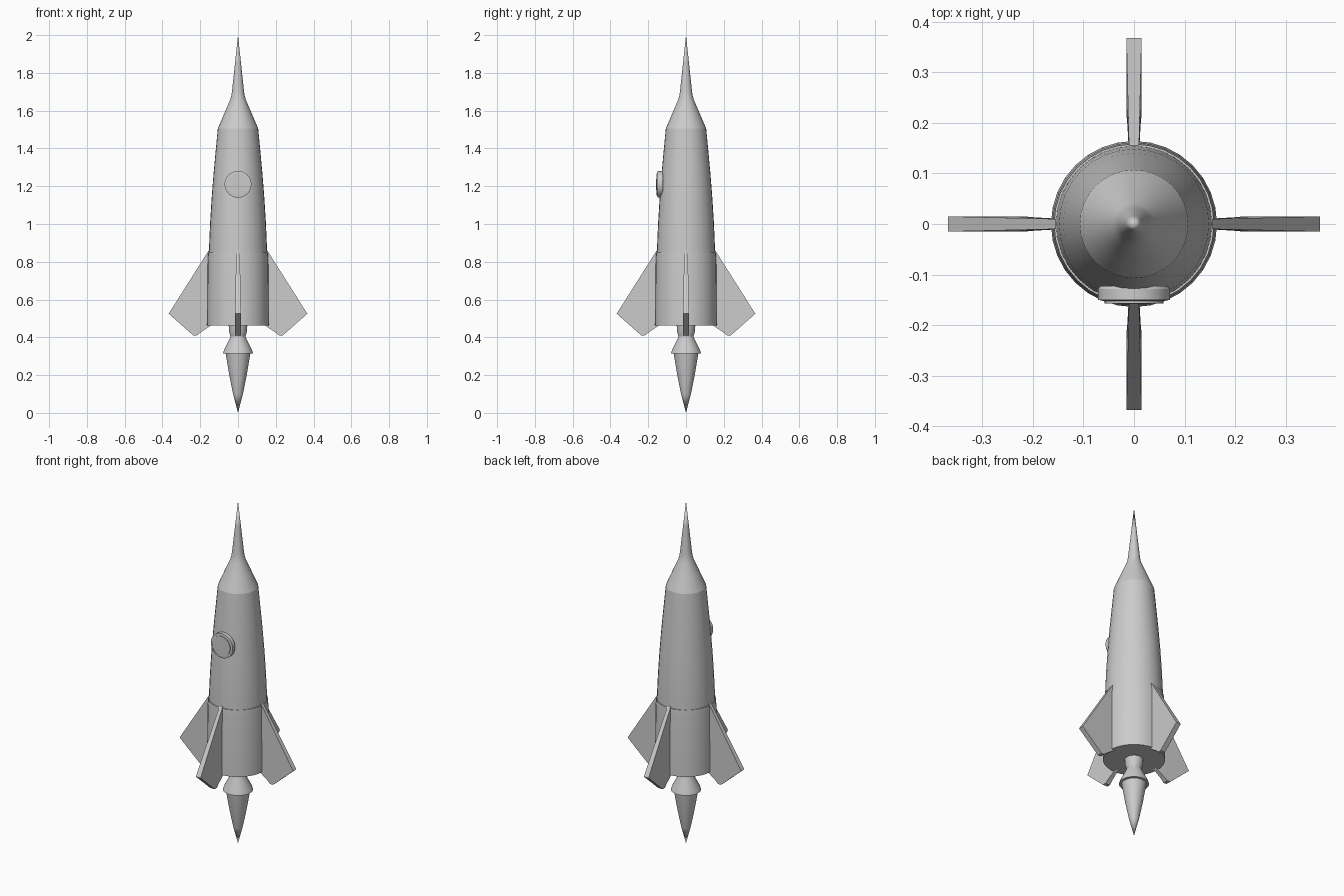
import bpy, bmesh, math
from mathutils import Matrix

if "Cube" in bpy.data.objects:
    bpy.data.objects.remove(bpy.data.objects["Cube"])

grey = bpy.data.materials.new("light grey")
grey.diffuse_color = (0.6, 0.6, 0.6, 1)
grey.use_nodes = True
grey.node_tree.nodes["Principled BSDF"].inputs["Base Color"].default_value = grey.diffuse_color


def finish(name, bm, smooth=True):
    bmesh.ops.remove_doubles(bm, verts=bm.verts, dist=1e-5)
    bmesh.ops.recalc_face_normals(bm, faces=bm.faces)
    me = bpy.data.meshes.new(name)
    bm.to_mesh(me)
    bm.free()
    me.materials.append(grey)
    ob = bpy.data.objects.new(name, me)
    bpy.context.collection.objects.link(ob)
    if smooth:
        bpy.ops.object.select_all(action='DESELECT')
        ob.select_set(True)
        bpy.context.view_layer.objects.active = ob
        bpy.ops.object.shade_smooth_by_angle(angle=math.radians(25))
    return ob


def lathe(name, profile, sides=32, matrix=None):
    """Spin (radius, height) points about z."""
    bm = bmesh.new()
    vs = [bm.verts.new((r, 0, z)) for r, z in profile]
    es = [bm.edges.new(p) for p in zip(vs, vs[1:])]
    bmesh.ops.spin(bm, geom=vs + es, axis=(0, 0, 1), cent=(0, 0, 0),
                   angle=math.tau, steps=sides, use_duplicate=False)
    if matrix:
        bm.transform(matrix)
    return finish(name, bm)


# Hull and nose
lathe("hull", [(0, 0.78), (0.155, 0.78), (0.154, 0.86), (0.148, 1.0), (0.140, 1.13),
               (0.129, 1.27), (0.117, 1.40), (0.107, 1.505), (0, 1.505)])
lathe("nose_cone", [(0.107, 1.505), (0.072, 1.587), (0.042, 1.657), (0.035, 1.68),
                    (0.031, 1.71), (0.016, 1.85), (0, 2.0)])

# Lower sleeve
lathe("lower_sleeve", [(0.150, 0.85), (0.158, 0.85), (0.161, 0.81),
                       (0.164, 0.463), (0, 0.463)])

# Nozzle and flame
lathe("nozzle", [(0, 0.47), (0.050, 0.47), (0.047, 0.43), (0.040, 0.405), (0.045, 0.39),
                 (0.072, 0.338), (0.080, 0.315), (0, 0.315)])
lathe("flame", [(0, 0.32), (0.066, 0.32), (0.058, 0.27), (0.046, 0.20),
                (0.026, 0.10), (0, 0.0)])

# Porthole on the front
to_front = Matrix.Translation((0, 0, 1.21)) @ Matrix.Rotation(math.pi / 2, 4, 'X')
lathe("porthole_rim", [(0, 0.122), (0.067, 0.122), (0.071, 0.128), (0.071, 0.150),
                       (0.058, 0.152), (0, 0.152)], 32, to_front)
lathe("porthole_glass", [(0.058, 0.150), (0.058, 0.157), (0, 0.158)], 32, to_front)

# Four fins: (radius, height, half thickness)
outline = [(0.14, 0.86, 0.010), (0.155, 0.86, 0.010), (0.367, 0.525, 0.015),
           (0.237, 0.410, 0.015), (0.217, 0.410, 0.015), (0.195, 0.428, 0.013),
           (0.14, 0.465, 0.010)]
for i, side in enumerate(("right", "back", "left", "front")):
    bm = bmesh.new()
    a = [bm.verts.new((x, t, z)) for x, z, t in outline]
    b = [bm.verts.new((x, -t, z)) for x, z, t in outline]
    bm.faces.new(a)
    bm.faces.new(b[::-1])
    n = len(outline)
    for k in range(n):
        j = (k + 1) % n
        bm.faces.new((a[k], b[k], b[j], a[j]))
    bm.transform(Matrix.Rotation(i * math.pi / 2, 4, 'Z'))
    finish("fin_" + side, bm, smooth=False)
